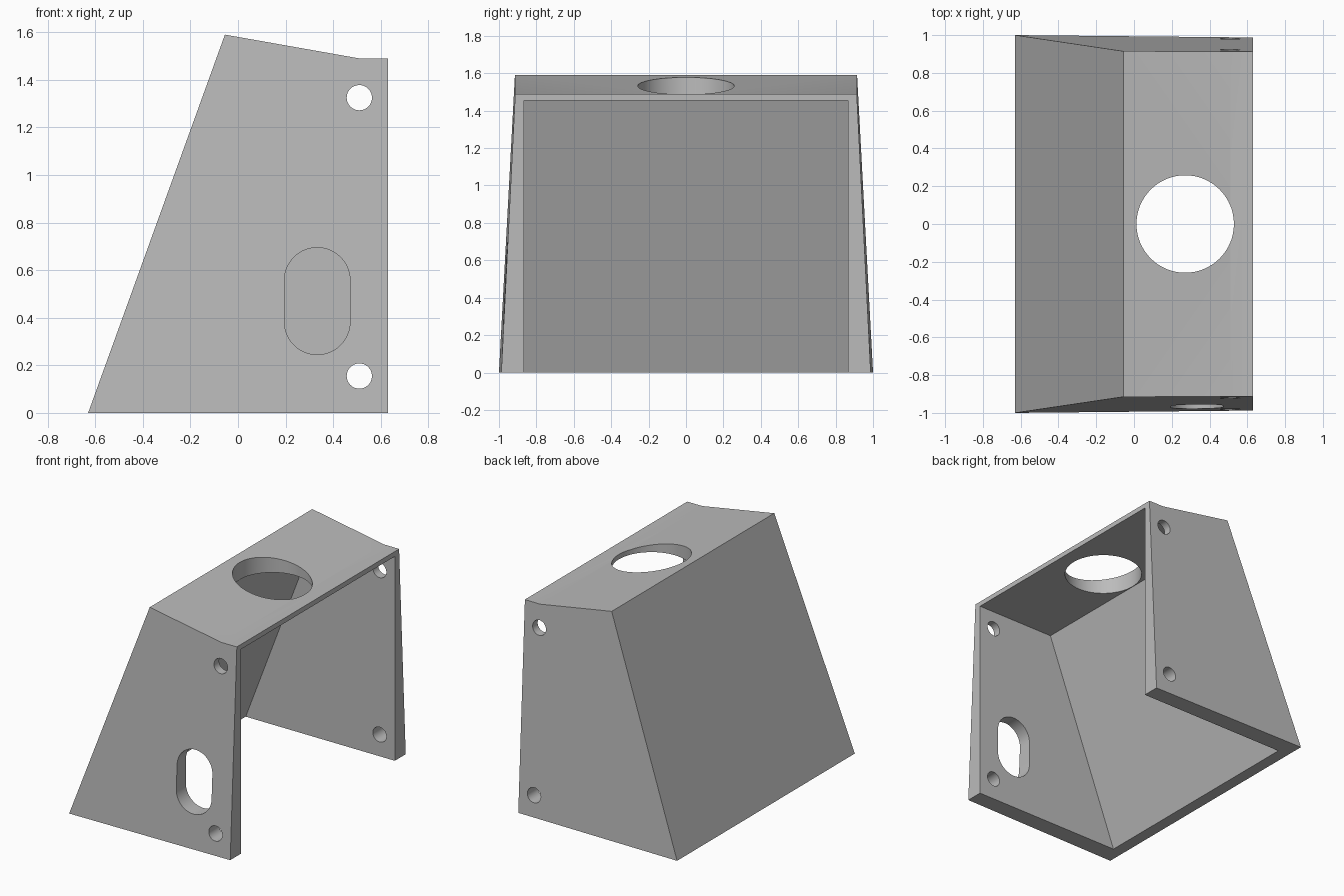
import bpy, bmesh
from math import sin, cos, pi, radians
from mathutils import Matrix

cube = bpy.data.objects.get("Cube")
if cube:
    bpy.data.objects.remove(cube, do_unlink=True)

grey = bpy.data.materials.new("plain grey")
grey.use_nodes = True
colour = (0.5, 0.5, 0.5, 1)
grey.diffuse_color = colour
grey.node_tree.nodes["Principled BSDF"].inputs["Base Color"].default_value = colour


def add_object(name, bm):
    bmesh.ops.recalc_face_normals(bm, faces=bm.faces)
    mesh = bpy.data.meshes.new(name)
    bm.to_mesh(mesh)
    bm.free()
    mesh.materials.append(grey)
    obj = bpy.data.objects.new(name, mesh)
    bpy.context.collection.objects.link(obj)
    return obj


def prism(name, profile, near, far):
    """Extrude an x-z profile between two y positions, given as functions of x and z."""
    bm = bmesh.new()
    a = [bm.verts.new((x, near(x, z), z)) for x, z in profile]
    b = [bm.verts.new((x, far(x, z), z)) for x, z in profile]
    bm.faces.new(a)
    bm.faces.new(b[::-1])
    for i in range(len(a)):
        j = (i + 1) % len(a)
        bm.faces.new((a[i], b[i], b[j], a[j]))
    return add_object(name, bm)


def cylinder(name, radius, depth, matrix):
    bm = bmesh.new()
    bmesh.ops.create_cone(bm, cap_ends=True, segments=64, radius1=radius,
                          radius2=radius, depth=depth, matrix=matrix)
    return add_object(name, bm)


# Outer body with side walls that lean inward
def half_width(x, z):
    return 1 - 0.05 * z - 0.01 * (x + 0.63)


outline = [(-0.63, 0), (0.63, 0), (0.63, 1.49), (0.51, 1.49), (-0.055, 1.59)]
housing = prism("housing_shell", outline,
                lambda x, z: -half_width(x, z), half_width)

# Cavity, open at the bottom and the +x side
cavity = [(-0.583, -0.1), (0.8, -0.1), (0.8, 1.455), (0.01, 1.455)]
cutters = [prism("cavity_cutter", cavity, lambda x, z: -0.865, lambda x, z: 0.865)]

# Large round opening in the top
cutters.append(cylinder("top_hole_cutter", 0.258, 0.6, Matrix.Translation((0.271, 0, 1.5))))

# Mounting holes through both side walls
for z in (0.155, 1.325):
    place = Matrix.Translation((0.51, 0, z)) @ Matrix.Rotation(pi / 2, 4, "X")
    cutters.append(cylinder("mounting_hole_cutter", 0.053, 3, place))

# Rounded slot in the front wall only
slot = []
for i in range(50):
    half = i // 25
    t = pi * (half + (i % 25) / 24)
    slot.append((0.333 + 0.138 * cos(t), (0.383 if half else 0.557) + 0.138 * sin(t)))
cutters.append(prism("slot_cutter", slot, lambda x, z: -1.2, lambda x, z: -0.7))

# Cut the openings and tidy up
bpy.ops.object.select_all(action="DESELECT")
bpy.context.view_layer.objects.active = housing
housing.select_set(True)
for cutter in cutters:
    cutter.hide_render = True
    cut = housing.modifiers.new("cut", "BOOLEAN")
    cut.operation = "DIFFERENCE"
    cut.solver = "EXACT"
    cut.object = cutter
    bpy.ops.object.modifier_apply(modifier=cut.name)
    bpy.data.objects.remove(cutter, do_unlink=True)

bpy.ops.object.shade_smooth_by_angle(angle=radians(30))
